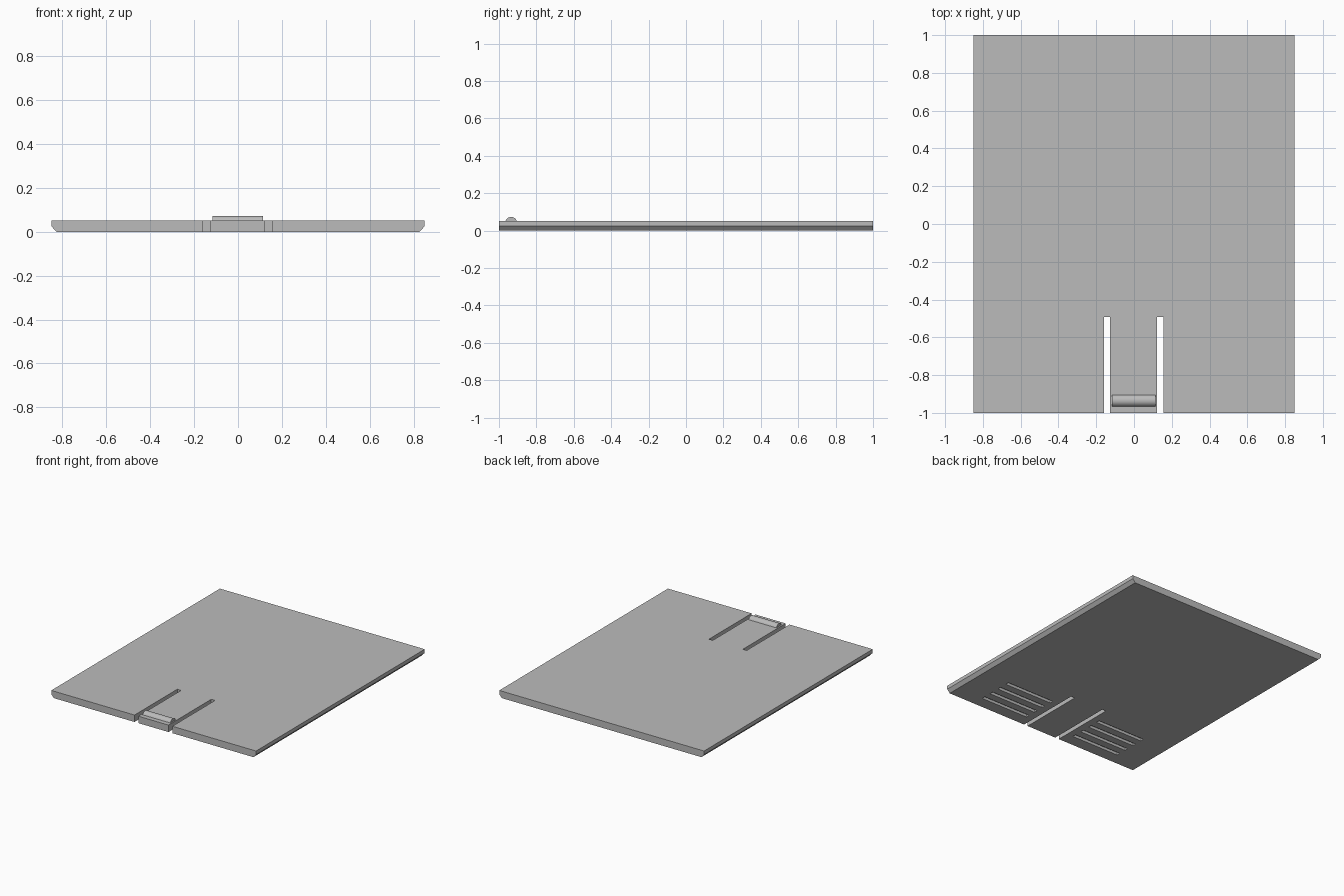
import bpy
import bmesh
from math import radians, sin, cos, asin

cube = bpy.data.objects.get("Cube")
if cube:
    bpy.data.objects.remove(cube, do_unlink=True)

THICK = 0.052
HALF_W = 0.85

grey = bpy.data.materials.new("matte grey")
grey.use_nodes = True
colour = (0.5, 0.5, 0.5, 1)
grey.diffuse_color = colour
grey.node_tree.nodes["Principled BSDF"].inputs["Base Color"].default_value = colour


def add_object(name, bm):
    bmesh.ops.recalc_face_normals(bm, faces=bm.faces)
    mesh = bpy.data.meshes.new(name)
    bm.to_mesh(mesh)
    bm.free()
    mesh.materials.append(grey)
    obj = bpy.data.objects.new(name, mesh)
    bpy.context.collection.objects.link(obj)
    return obj


def extrude_profile(name, points, offset):
    """Fill a closed outline and sweep it along the offset."""
    bm = bmesh.new()
    face = bm.faces.new([bm.verts.new(p) for p in points])
    swept = bmesh.ops.extrude_face_region(bm, geom=[face])["geom"]
    verts = [v for v in swept if isinstance(v, bmesh.types.BMVert)]
    bmesh.ops.translate(bm, verts=verts, vec=offset)
    return add_object(name, bm)


def add_box(bm, low, high):
    verts = bmesh.ops.create_cube(bm, size=1)["verts"]
    for v in verts:
        for i in range(3):
            v.co[i] = low[i] if v.co[i] < 0 else high[i]


# Cover panel with bevelled lower long edges
outline = [(-0.828, 0), (0.828, 0), (HALF_W, 0.025), (HALF_W, THICK),
           (-HALF_W, THICK), (-HALF_W, 0.025)]
panel = extrude_profile("cover_panel", [(x, -1, z) for x, z in outline], (0, 2, 0))

# Slots that free the spring tab, and grip grooves underneath
bm = bmesh.new()
for side in (-1, 1):
    x = side * 0.141 - 0.002
    add_box(bm, (x - 0.016, -1.1, -0.1), (x + 0.016, -0.493, 0.2))
    for i in range(4):
        y = -0.895 + i * 0.085
        x = side * 0.41
        add_box(bm, (x - 0.2, y - 0.014, -0.1), (x + 0.2, y + 0.014, 0.02))
cutter = add_object("slot_cutter", bm)
cutter.hide_render = True

cut = panel.modifiers.new("slots and grooves", "BOOLEAN")
cut.object = cutter
cut.solver = "EXACT"
bpy.context.view_layer.objects.active = panel
panel.select_set(True)
bpy.ops.object.modifier_apply(modifier=cut.name)
bpy.data.objects.remove(cutter, do_unlink=True)
panel.select_set(False)

# Rounded catch on the spring tab
RADIUS, CENTRE_Z, STEPS = 0.0325, 0.0405, 16
half = asin(0.03 / RADIUS) + 0.15
arc = []
for i in range(STEPS + 1):
    a = -half + 2 * half * i / STEPS
    arc.append((-0.116, -0.935 + RADIUS * sin(a), CENTRE_Z + RADIUS * cos(a)))
catch = extrude_profile("latch_catch", arc, (0.23, 0, 0))
bpy.context.view_layer.objects.active = catch
catch.select_set(True)
bpy.ops.object.shade_smooth_by_angle(angle=radians(30))
catch.select_set(False)
